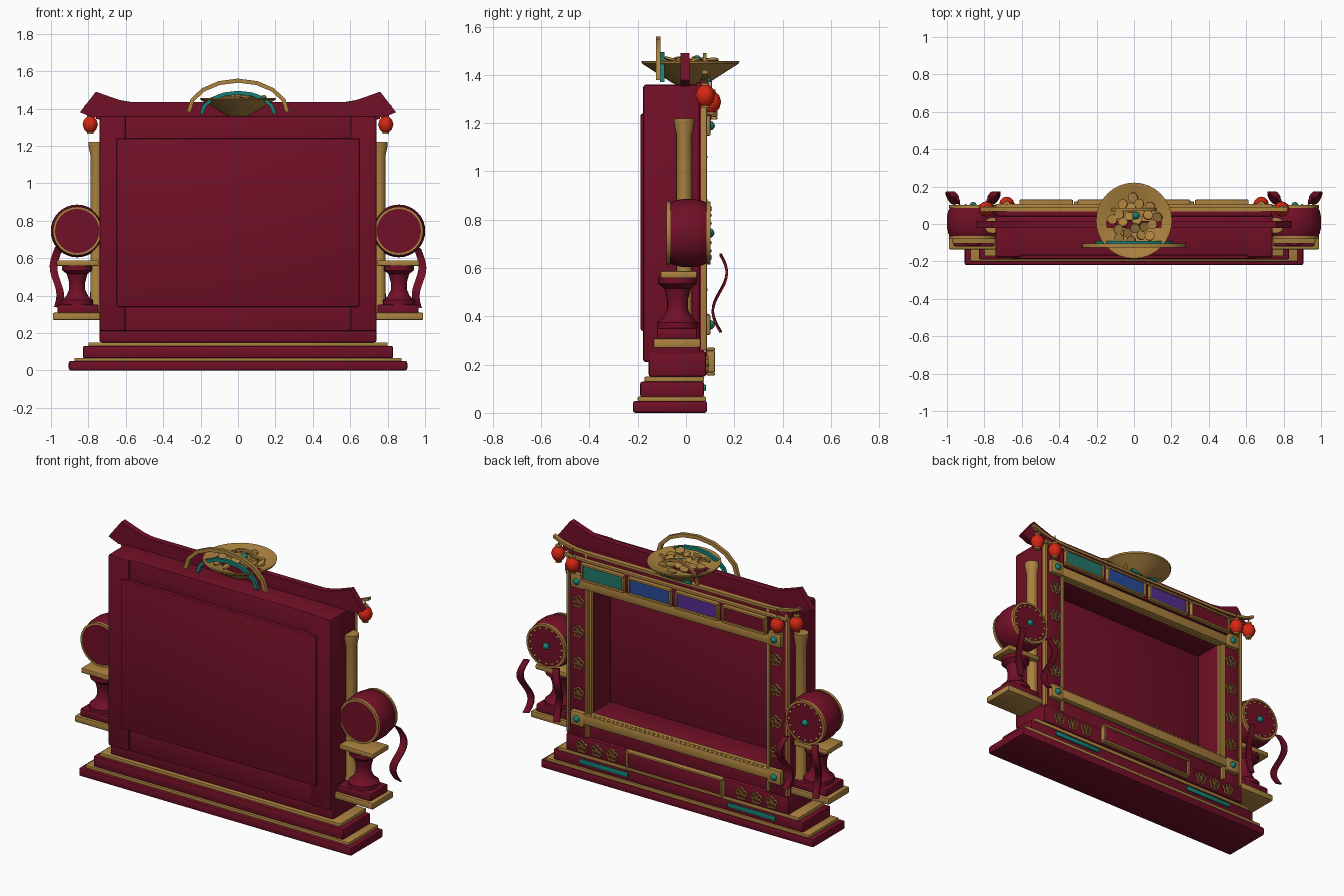
import bpy, bmesh, math, random
from mathutils import Matrix, Vector

if "Cube" in bpy.data.objects:
    bpy.data.objects.remove(bpy.data.objects["Cube"])
random.seed(4)

def mat(name, r, g, b):
    m = bpy.data.materials.new(name)
    m.diffuse_color = (r, g, b, 1)
    m.use_nodes = True
    m.node_tree.nodes["Principled BSDF"].inputs["Base Color"].default_value = m.diffuse_color
    return m

MAROON = mat("maroon", .165, .005, .02)
GOLD = mat("gold", .41, .225, .05)
TEAL = mat("teal", .008, .22, .18)
GREEN = mat("panel_green", .015, .19, .14)
BLUE = mat("panel_blue", .02, .07, .32)
PURPLE = mat("panel_purple", .09, .025, .28)
RED = mat("lantern_red", .68, .02, .006)

def finish(name, bm, m, smooth=True):
    bmesh.ops.remove_doubles(bm, verts=bm.verts, dist=1e-5)
    bmesh.ops.recalc_face_normals(bm, faces=bm.faces)
    me = bpy.data.meshes.new(name)
    bm.to_mesh(me)
    bm.free()
    me.materials.append(m)
    ob = bpy.data.objects.new(name, me)
    bpy.context.collection.objects.link(ob)
    if smooth:
        bpy.context.view_layer.objects.active = ob
        ob.select_set(True)
        bpy.ops.object.shade_smooth_by_angle(angle=math.radians(35))
        ob.select_set(False)
    return ob

def box(name, x, y, z, m, bev=.008):
    """Bevelled box from (min, max) ranges."""
    bm = bmesh.new()
    r = [sorted(x), sorted(y), sorted(z)]
    bmesh.ops.create_cube(bm, size=1)
    for v in bm.verts:
        v.co = [a + (c + .5) * (b - a) for c, (a, b) in zip(v.co, r)]
    if bev:
        bev = min(bev, .4 * min(b - a for a, b in r))
        bmesh.ops.bevel(bm, geom=bm.edges[:], offset=bev, segments=2, profile=.5, affect='EDGES')
    return finish(name, bm, m, bev > 0)

def frame(name, x, y, z, w, m):
    """Rectangular border in the xz plane, w wide."""
    x, z = sorted(x), sorted(z)
    box(name + "_top", x, y, (z[1] - w, z[1]), m, .004)
    box(name + "_bottom", x, y, (z[0], z[0] + w), m, .004)
    for i in (0, 1):
        e = (x[0], x[0] + w) if i == 0 else (x[1] - w, x[1])
        box(name + "_side", e, y, (z[0] + w, z[1] - w), m, .004)

def loft(name, rings, m, close=False):
    """Skin rings of equal point count, capping the ends."""
    bm = bmesh.new()
    vs = [[bm.verts.new(p) for p in r] for r in rings]
    n = len(vs[0])
    for a, b in zip(vs, vs[1:]):
        for i in range(n):
            j = (i + 1) % n
            bm.faces.new((a[i], a[j], b[j], b[i]))
    if not close:
        bm.faces.new(vs[0])
        bm.faces.new(vs[-1])
    return finish(name, bm, m)

def lathe(name, prof, loc, m, segs=24, axis='Z'):
    rings = []
    for r, h in prof:
        ring = []
        for i in range(segs):
            a = 2 * math.pi * i / segs
            c, s = max(r, 1e-6) * math.cos(a), max(r, 1e-6) * math.sin(a)
            p = Vector((c, s, h)) if axis == 'Z' else Vector((c, h, s))
            ring.append(p + Vector(loc))
        rings.append(ring)
    return loft(name, rings, m, True)

def ribbon(name, tops, bots, y0, y1, m):
    """Strip between an upper and a lower xz line, y0..y1 deep."""
    loft(name, [[(a, y0, b), (a, y1, b), (c, y1, d), (c, y0, d)]
                for (a, b), (c, d) in zip(tops, bots)], m)

def spheres(name, pts, r, m):
    bm = bmesh.new()
    for p in pts:
        bmesh.ops.create_icosphere(bm, subdivisions=2, radius=r, matrix=Matrix.Translation(p))
    finish(name, bm, m)

def both(pts):
    return [(-x, z) for x, z in reversed(pts)] + list(pts)

def arch(name, rx, z0, h, t, y0, y1, m, n=8):
    angs = [math.pi * i / n for i in range(n + 1)]
    ribbon(name, [(rx * math.cos(a), z0 + h * math.sin(a)) for a in angs],
           [((rx - t) * math.cos(a), z0 + (h - t) * math.sin(a)) for a in angs], y0, y1, m)

def flower(x, y, z):
    """Five ring petals round a bead."""
    bm = bmesh.new()
    for k in range(5):
        a = math.pi / 2 + k * math.tau / 5
        cx, cz = x + .021 * math.cos(a), z + .021 * math.sin(a)
        g = [[bm.verts.new((cx + (.014 + .005 * math.cos(q)) * math.cos(p), y + .006 * math.sin(q),
                            cz + (.014 + .005 * math.cos(q)) * math.sin(p)))
              for q in [math.tau * j / 5 for j in range(5)]] for p in [math.tau * i / 10 for i in range(10)]]
        for i in range(10):
            for j in range(5):
                i2, j2 = (i + 1) % 10, (j + 1) % 5
                bm.faces.new((g[i][j], g[i2][j], g[i2][j2], g[i][j2]))
    bmesh.ops.create_icosphere(bm, subdivisions=1, radius=.009, matrix=Matrix.Translation((x, y, z)))
    finish("flower_ornament", bm, GOLD)

# stepped base
box("base_slab", (-.905, .905), (-.22, .087), (0, .05), MAROON, .01)
box("base_trim", (-.875, .875), (-.2, .083), (.048, .067), GOLD, .004)
box("base_step", (-.83, .83), (-.19, .075), (.065, .13), MAROON, .01)
box("step_trim", (-.8, .8), (-.172, .075), (.128, .15), GOLD, .004)
box("plinth", (-.74, .74), (-.155, .083), (.15, .255), MAROON, .01)
# hollow cabinet
box("cabinet_floor", (-.62, .62), (-.168, .06), (.21, .39), MAROON)
box("cabinet_ceiling", (-.62, .62), (-.168, .06), (1.17, 1.36), MAROON)
box("back_panel", (-.65, .65), (-.188, -.14), (.34, 1.24), MAROON)
box("fascia", (-.62, .62), (.05, .105), (1.21, 1.33), MAROON)
box("eave_band", (-.735, .735), (.04, .085), (1.31, 1.37), MAROON)
box("top_beam", (-.66, .66), (.06, .1), (1.15, 1.21), GOLD)
box("bottom_beam", (-.66, .66), (.06, .1), (.34, .4), GOLD)
frame("opening_trim", (-.597, .597), (.045, .068), (.385, 1.165), .016, GOLD)
spheres("bead_row", [(-.57 + .03 * i, .09, .404) for i in range(39)], .007, GOLD)
for s in (-1, 1):
    box("cabinet_side", (s * .6, s * .74), (-.178, .058), (.21, 1.36), MAROON, .012)
    box("front_column", (s * .597, s * .735), (.05, .076), (.25, 1.35), MAROON, .005)
    for a in (.595, .718):
        box("column_trim", (s * a, s * (a + .018)), (.06, .087), (.26, 1.355), GOLD, .004)
    for z in (1.19, .365):
        box("corner_block", (s * .61, s * .7), (.06, .102), (z - .043, z + .043), GOLD)
        spheres("corner_gem", [(s * .655, .1, z)], .02, TEAL)
    for z in (1.06, .88, .69, .51):
        flower(s * .657, .082, z)
    for x in (.43, .53, .63):
        flower(s * x, .088, .2)
    box("base_inlay", (s * .33, s * .65), (.07, .082), (.09, .118), TEAL, .003)
# drawer
box("drawer_front", (-.31, .31), (.08, .108), (.16, .262), MAROON, .004)
frame("drawer_frame", (-.32, .32), (.085, .12), (.155, .27), .013, GOLD)
# coloured header panels
for x, m in ((.47, GREEN), (.158, BLUE), (-.158, PURPLE), (-.47, MAROON)):
    frame("header_frame", (x - .143, x + .143), (.1, .13), (1.215, 1.32), .013, GOLD)
    box("header_panel", (x - .132, x + .132), (.1, .12), (1.226, 1.309), m, 0)

# upswept roof ridge and eave strips
ribbon("roof_ridge", both([(.3, 1.435), (.57, 1.435), (.63, 1.445), (.69, 1.465), (.76, 1.49)]),
       both([(.3, 1.358), (.6, 1.358), (.69, 1.358), (.78, 1.352), (.845, 1.38)]), -.022, .015, MAROON)
eave = [(.25, 1.372), (.58, 1.372), (.68, 1.378), (.76, 1.395), (.82, 1.42)]
ribbon("eave_strip", both(eave), both([(x, z - .016) for x, z in eave]), .066, .092, GOLD)
ribbon("eave_fascia", both([(x, z - .01) for x, z in eave[:4]]),
       both([(x, z - .05) for x, z in eave[:4]]), .06, .08, MAROON)
box("lower_eave_strip", (-.74, .74), (.07, .108), (1.322, 1.336), GOLD, .003)

# lanterns
for s in (-1, 1):
    for x, y, z in ((.79, .08, 1.315), (.68, .105, 1.288)):
        lathe("lantern", [(.016, -.043), (.033, -.026), (.041, 0), (.033, .026), (.016, .043)],
              (s * x, y, z), RED, 12)
        for h in (-.046, .046):
            lathe("lantern_cap", [(0, -.005), (.018, -.005), (.018, .005), (0, .005)],
                  (s * x, y, z + h), GOLD, 12)
        lathe("lantern_cord", [(0, .045), (.004, .045), (.004, 1.385 - z), (0, 1.385 - z)],
              (s * x, y, z), GOLD, 6)

# dish of treasure on top
lathe("dish", [(0, 1.36), (.06, 1.36), (.075, 1.367), (.2, 1.447), (.203, 1.457), (.19, 1.457),
               (.07, 1.39), (0, 1.385)], (0, .018, 0), GOLD, 32)
for i in range(22):
    a, r = i * 2.4, .13 * math.sqrt((i + .3) / 22)
    bm = bmesh.new()
    M = (Matrix.Translation((r * math.cos(a), .02 + r * math.sin(a), 1.44 + random.uniform(0, .025)))
         @ Matrix.Rotation(random.uniform(-.5, .5), 4, 'X') @ Matrix.Rotation(random.uniform(-.5, .5), 4, 'Y'))
    bmesh.ops.create_cone(bm, cap_ends=True, segments=14, radius1=.026, radius2=.026, depth=.01, matrix=M)
    finish("coin", bm, GOLD)
spheres("dish_gem", [(.01, .045, 1.462)], .02, TEAL)
arch("halo_arch", .275, 1.38, .18, .022, -.125, -.105, GOLD)
arch("halo_inner_arch", .205, 1.37, .125, .02, -.108, -.09, TEAL)
arch("crest_arch", .14, 1.37, .12, .014, .07, .085, GOLD)
box("crest_inlay", (-.1, .1), (.09, .1), (1.37, 1.39), TEAL, .003)

# side pillars, drums, stands and ribbons
for s in (-1, 1):
    lathe("side_pillar", [(0, .3), (.042, .3), (.042, .34), (.032, .37), (.032, 1.15), (.043, 1.2),
                          (.043, 1.22), (0, 1.22)], (s * .757, -.007, 0), GOLD, 20)
    c = s * .86
    box("stand_foot", (s * .735, s * .99), (-.135, .06), (.27, .308), GOLD, .006)
    box("stand_slab", (s * .745, s * .965), (-.12, .045), (.305, .352), MAROON)
    lathe("stand_pedestal", [(0, .35), (.085, .35), (.085, .375), (.06, .395), (.043, .43), (.043, .47),
                             (.055, .515), (.08, .535), (.08, .56), (0, .56)], (c, -.035, 0), MAROON, 20)
    box("stand_top", (s * .745, s * .97), (-.105, .045), (.558, .588), GOLD, .006)
    lathe("drum", [(0, -.078), (.118, -.078), (.133, -.05), (.14, -.02), (.141, .01), (.14, .04),
                   (.133, .07), (.118, .098), (0, .098)], (c, 0, .745), MAROON, 32, 'Y')
    for y in (-.073, .093):
        lathe("drum_rim", [(.118, -.008), (.13, -.008), (.13, .008), (.118, .008), (.118, -.008)],
              (c, y, .745), GOLD, 32, 'Y')
    spheres("drum_studs", [(c + .105 * math.cos(k * math.tau / 16), .099, .745 + .105 * math.sin(k * math.tau / 16))
                           for k in range(16)], .008, GOLD)
    spheres("drum_gem", [(c, .098, .745)], .02, TEAL)
    for d in (-1, 1):
        rings = []
        for i in range(17):
            t = i / 16
            x = c + s * d * (.108 + .018 * math.sin(t * 6.6 - .6))
            y, z = .14 + .029 * math.sin(t * 6.3 + .1), .66 - .32 * t
            rings.append([(x - .021, y - .005, z), (x + .021, y - .005, z - .008),
                          (x + .021, y + .005, z - .008), (x - .021, y + .005, z)])
        loft("drum_ribbon", rings, MAROON)
